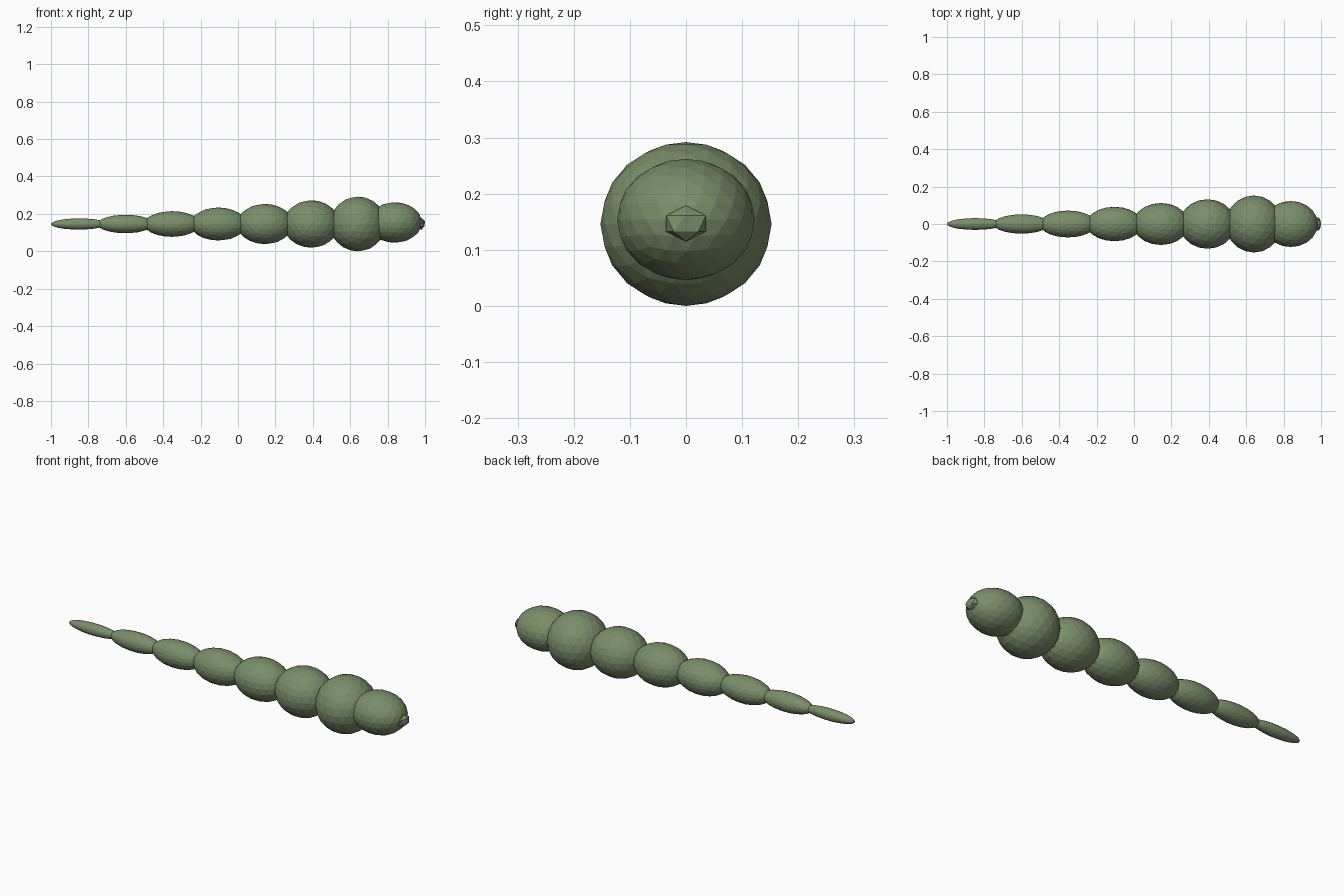
import bpy

if "Cube" in bpy.data.objects:
    bpy.data.objects.remove(bpy.data.objects["Cube"])

moss = bpy.data.materials.new("moss_green")
moss.diffuse_color = (0.195, 0.27, 0.145, 1)
moss.use_nodes = True
moss.node_tree.nodes["Principled BSDF"].inputs["Base Color"].default_value = moss.diffuse_color


def blob(name, loc, radii, subdivisions=3):
    """Flat-shaded icosphere stretched to the given radii."""
    bpy.ops.mesh.primitive_ico_sphere_add(subdivisions=subdivisions, radius=1, location=loc)
    ob = bpy.context.object
    ob.name = name
    ob.scale = radii
    bpy.ops.object.transform_apply(location=False, rotation=False, scale=True)
    ob.data.materials.append(moss)
    return ob


AXIS_Z = 0.146

# Body segments, swelling evenly from the tail to the shoulders
for i in range(7):
    r = 0.030 + i * 0.01933
    blob(f"body_segment_{i + 1}", (-0.85 + i * 0.2485, 0, AXIS_Z), (0.15, r * 1.045, r))

# Head, slightly flattened and raised
blob("head", (0.838, 0, 0.154), (0.145, 0.123, 0.108))

# Faceted nose
blob("nose", (0.980, 0, 0.147), (0.0224, 0.042, 0.032), 1)
